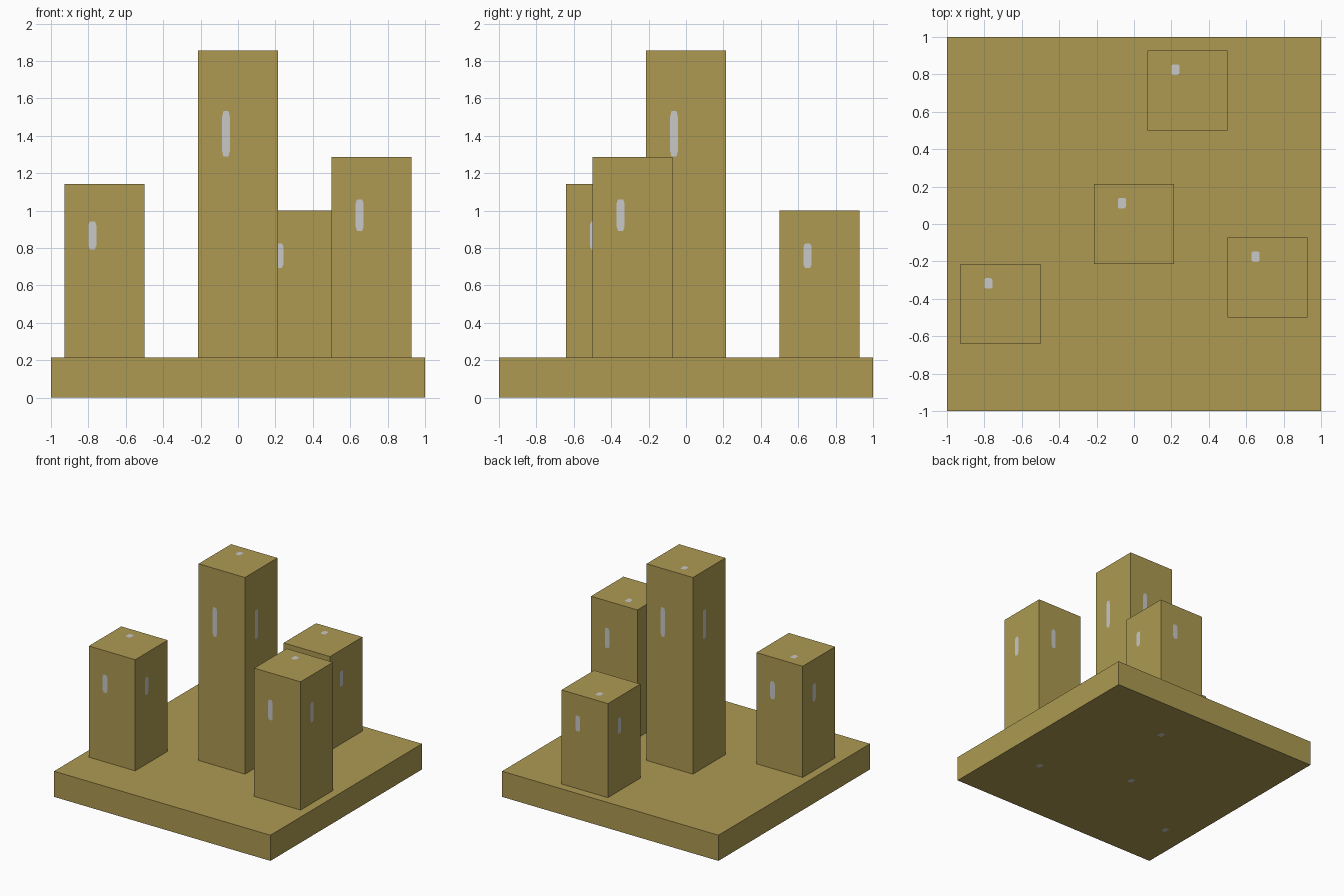
import bpy
import bmesh
from mathutils import Vector

if "Cube" in bpy.data.objects:
    bpy.data.objects.remove(bpy.data.objects["Cube"])

U = 1 / 14  # grid unit: the base is 28 units wide


def make_material(name, rgb):
    mat = bpy.data.materials.new(name)
    mat.diffuse_color = (*rgb, 1)
    mat.use_nodes = True
    mat.node_tree.nodes["Principled BSDF"].inputs["Base Color"].default_value = mat.diffuse_color
    return mat


OCHRE = make_material("ochre", (0.418, 0.323, 0.084))
GREY = make_material("light_grey", (0.58, 0.58, 0.58))


def finish(name, bm, mats):
    mesh = bpy.data.meshes.new(name)
    bm.to_mesh(mesh)
    bm.free()
    for m in mats:
        mesh.materials.append(m)
    obj = bpy.data.objects.new(name, mesh)
    bpy.context.collection.objects.link(obj)
    return obj


def add_box(bm, cx, cy, width, height):
    verts = bmesh.ops.create_cube(bm, size=1)["verts"]
    for v in verts:
        v.co = Vector((cx + v.co.x * width, cy + v.co.y * width,
                       (v.co.z + 0.5) * height))


# Outline of the small rounded mark, as fractions of a tower face
U0, U1, V0, V1, R = 0.30, 0.40, 0.694, 0.825, 0.018
MARK = [(U0 + R, V0), (U1 - R, V0), (U1, V0 + R), (U1, V1 - R),
        (U1 - R, V1), (U0 + R, V1), (U0, V1 - R), (U0, V0 + R)]

# Rightward and upward directions of each face, seen from outside
X, Y, Z = Vector((1, 0, 0)), Vector((0, 1, 0)), Vector((0, 0, 1))
SIDES = [(X, Z), (Y, Z), (-X, Z), (-Y, Z), (X, Y), (X, -Y)]


def add_marks(bm, cx, cy, width, height):
    size = Vector((width, width, height))
    centre = Vector((cx, cy, height / 2))
    for right, up in SIDES:
        normal = right.cross(up)
        pts = []
        for u, v in MARK:
            p = right * (u - 0.5) + up * (v - 0.5) + normal * 0.5
            pts.append(bm.verts.new(centre + p * size + normal * 0.001))
        bm.faces.new(pts).material_index = 1


# Base slab
bm = bmesh.new()
add_box(bm, 0, 0, 28 * U, 3 * U)
finish("base_slab", bm, [OCHRE])

# Four square towers, each with one grey mark per face
TOWERS = {
    "centre_tower": (0, 0, 26),
    "left_tower": (-10, -6, 16),
    "right_tower": (10, -4, 18),
    "back_tower": (4, 10, 14),
}
for name, (cx, cy, h) in TOWERS.items():
    bm = bmesh.new()
    add_box(bm, cx * U, cy * U, 6 * U, h * U)
    add_marks(bm, cx * U, cy * U, 6 * U, h * U)
    finish(name, bm, [OCHRE, GREY])
